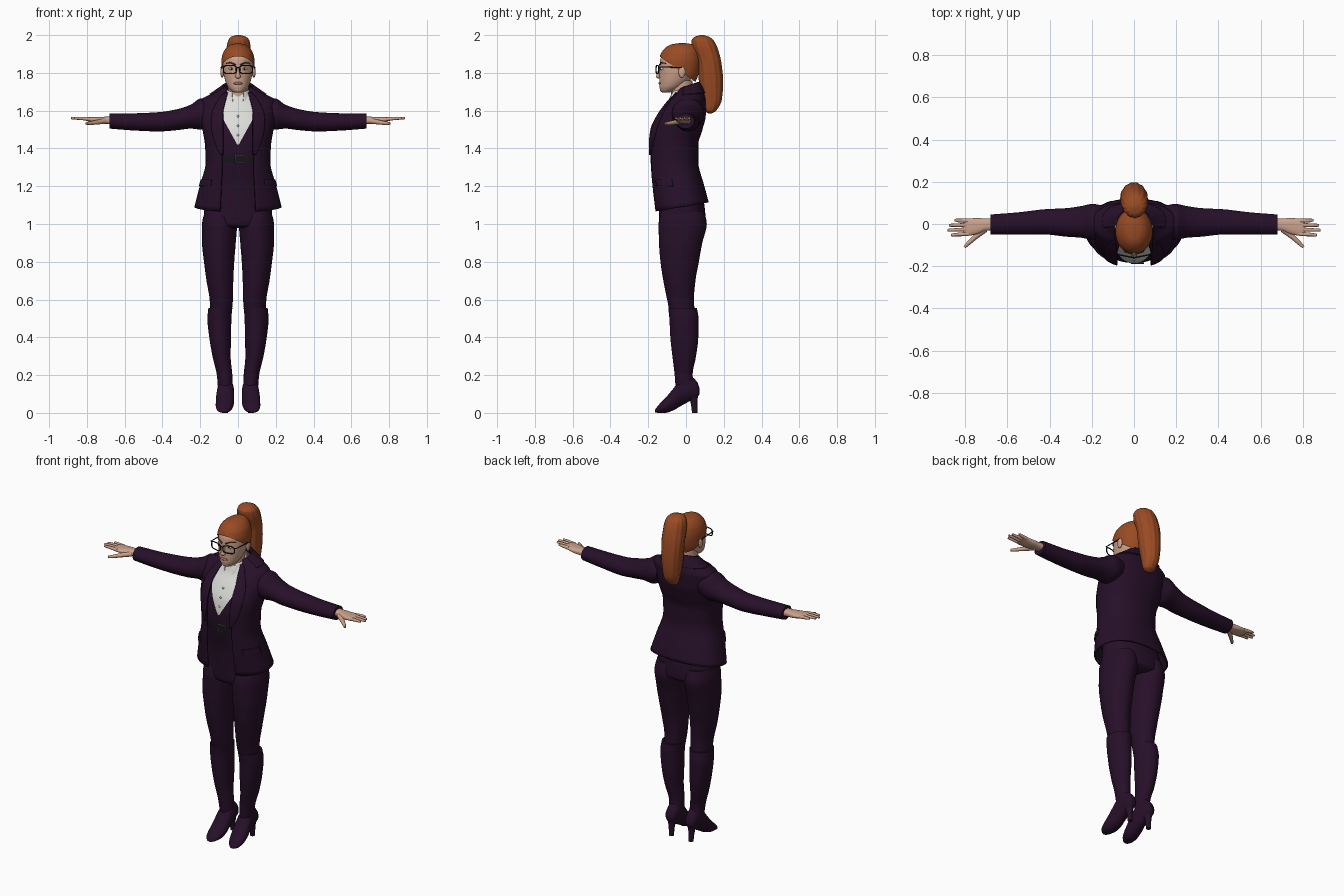
import bpy, bmesh, math
from mathutils import Matrix, Vector

cube = bpy.data.objects.get("Cube")
if cube:
    bpy.data.objects.remove(cube, do_unlink=True)


def material(name, r, g, b):
    m = bpy.data.materials.new(name)
    m.use_nodes = True
    m.diffuse_color = (r, g, b, 1)
    shader = next(k for k in m.node_tree.nodes if k.type == 'BSDF_PRINCIPLED')
    shader.inputs["Base Color"].default_value = (r, g, b, 1)
    shader.inputs["Roughness"].default_value = .7
    return m


suit = material("dark purple cloth", .02, .005, .022)
hair_red = material("copper hair", .32, .07, .017)
skin = material("skin", .6, .36, .26)
cotton = material("white cotton", .72, .72, .69)
black = material("black frame", .01, .008, .01)
lip_red = material("lips", .4, .15, .12)
eye_white = material("eye white", .75, .73, .7)
iris_dark = material("iris", .04, .03, .02)
metal = material("dark metal", .09, .08, .08)
brow_red = material("eyebrow", .13, .035, .012)


def add_object(name, bm, mat, thick=0):
    bmesh.ops.recalc_face_normals(bm, faces=bm.faces[:])
    mesh = bpy.data.meshes.new(name)
    for f in bm.faces:
        f.smooth = True
    bm.to_mesh(mesh)
    bm.free()
    mesh.set_sharp_from_angle(angle=.8)
    mesh.materials.append(mat)
    obj = bpy.data.objects.new(name, mesh)
    bpy.context.collection.objects.link(obj)
    if thick:
        solid = obj.modifiers.new("thickness", 'SOLIDIFY')
        solid.thickness, solid.offset = thick, 0
    return obj


def sample(rings, t):
    """Smooth, overshoot-free section between the given sections."""
    last = len(rings) - 1
    i = max(k for k in range(last) if k == 0 or rings[k][0] <= t)
    a, b = rings[i], rings[i + 1]
    h = b[0] - a[0]
    s = (t - a[0]) / h

    def slope(k, c):
        return (rings[k + 1][c] - rings[k][c]) / (rings[k + 1][0] - rings[k][0])

    def tangent(k, c):
        if k == 0 or k == last:
            return slope(min(k, last - 1), c)
        p, q = slope(k - 1, c), slope(k, c)
        return 2 * p * q / (p + q) if p * q > 0 else 0

    return [a[c] + (b[c] - a[c]) * s * s * (3 - 2 * s)
            + h * s * (1 - s) * ((1 - s) * tangent(i, c) - s * tangent(i + 1, c))
            for c in range(1, len(a))]


def loft(name, mat, rings, axis=2, side=1, span=None, power=1, grow=0, n=40,
         between=None, tilt=None, ripple=0, thick=0, cut=None):
    """Skin of elliptical sections (position, u min, u max, v min, v max)."""
    rings = sorted(rings)
    if between:
        ts = [between[0] + (between[1] - between[0]) * k / 24 for k in range(25)]
    else:
        ts = [a[0] + (b[0] - a[0]) * k / 5 for a, b in zip(rings, rings[1:]) for k in range(5)]
        ts.append(rings[-1][0])
    bm = bmesh.new()
    rows = []
    for t in ts:
        u0, u1, v0, v1 = sample(rings, t)
        ru, rv = (u1 - u0) / 2 + grow, (v1 - v0) / 2 + grow
        a0, a1 = span(t, ru) if span else (0, math.tau)
        row = []
        for j in range(n + bool(span)):
            a = a0 + (a1 - a0) * j / n
            s, c = math.sin(a), math.cos(a)
            k = 1 + ripple * math.cos(13 * a)
            u = (u0 + u1) / 2 + ru * k * math.copysign(abs(s) ** power, s)
            v = (v0 + v1) / 2 - rv * k * math.copysign(abs(c) ** power, c)
            w = t - (tilt(t) * c if tilt else 0)
            x, y, z = ((w, u, v), (u, w, v), (u, v, w))[axis]
            row.append(bm.verts.new((x * side, y, z)))
        rows.append(row)
    for lower, upper in zip(rows, rows[1:]):
        for j in range(n):
            k = (j + 1) % len(lower)
            bm.faces.new((lower[j], lower[k], upper[k], upper[j]))
    if not span:
        bm.faces.new(rows[0])
        bm.faces.new(rows[-1])
    if cut:
        bmesh.ops.bisect_plane(bm, geom=bm.verts[:] + bm.edges[:] + bm.faces[:],
                               plane_co=cut[0], plane_no=cut[1], clear_inner=True)
    return add_object(name, bm, mat, thick)


def centred(rows):
    return [(z, -rx, rx, front, back) for z, rx, front, back in rows]


def blob(name, mat, place, size):
    bm = bmesh.new()
    bmesh.ops.create_uvsphere(bm, u_segments=20, v_segments=12, radius=1,
                              matrix=Matrix.LocRotScale(Vector(place), None, Vector(size)))
    return add_object(name, bm, mat)


def tube(name, mat, points, radius, closed=False, taper=1):
    data = bpy.data.curves.new(name, 'CURVE')
    data.dimensions, data.bevel_depth, data.bevel_resolution = '3D', radius, 3
    data.use_fill_caps = True
    line = data.splines.new('POLY')
    line.points.add(len(points) - 1)
    for i, (point, p) in enumerate(zip(line.points, points)):
        point.co = (*p, 1)
        point.radius = 1 + (taper - 1) * i / (len(points) - 1)
    line.use_cyclic_u = closed
    line.use_smooth = True
    data.materials.append(mat)
    obj = bpy.data.objects.new(name, data)
    bpy.context.collection.objects.link(obj)


# Waistcoat and hips, shirt front, belt
torso = centred([(.98, .1, -.12, .08), (1.0, .175, -.14, .105), (1.08, .18, -.145, .1),
                 (1.2, .16, -.155, .075), (1.33, .145, -.178, .045), (1.42, .15, -.183, .045),
                 (1.5, .165, -.17, .06), (1.58, .17, -.13, .08), (1.65, .12, -.085, .07),
                 (1.69, .06, -.07, .04)])
POWER = .88


def angle(w, r):
    return math.asin(min(1, max(0, w / r)) ** (1 / POWER))


def shirt_span(z, r):
    a = angle(.004 + .55 * max(0, z - 1.42), r)
    return -a, a


loft("waistcoat_and_hips", suit, torso, power=POWER)
loft("shirt_front", cotton, torso, power=POWER, grow=.005, between=(1.42, 1.685), span=shirt_span)
loft("belt", black, torso, power=POWER, grow=.004, between=(1.325, 1.36), span=lambda z, r: (-1.5, 1.5))
tube("belt_buckle", metal, [(x, -.185, z) for x, z in
     ((-.012, 1.323), (.045, 1.323), (.045, 1.363), (-.012, 1.363))], .004, True)
for z, y in ((1.47, -.181), (1.52, -.168), (1.57, -.143)):
    blob("shirt_button", cotton, (0, y, z), (.006, .005, .006))
collar = centred([(1.63, .085, -.1, .05), (1.67, .07, -.095, .048), (1.715, .058, -.08, .045)])
loft("shirt_collar", cotton, collar, thick=.005, tilt=lambda z: .018,
     span=lambda z, r: (.25 + 4 * (z - 1.63), math.tau - .25 - 4 * (z - 1.63)))

# Open jacket with lapels and pocket flaps
jacket = centred([(1.09, .226, -.165, .115), (1.2, .198, -.182, .092), (1.33, .166, -.194, .06),
                  (1.42, .17, -.194, .06), (1.5, .183, -.184, .082), (1.58, .193, -.145, .1),
                  (1.65, .195, -.09, .1), (1.685, .14, -.06, .09), (1.73, .07, -.04, .062)])


def opening(z):
    return .085 + .05 * max(0, 1.25 - z) - .25 * max(0, z - 1.6)


def jacket_span(z, r):
    a = angle(opening(z), r)
    return a, math.tau - a


def lapel_span(z, r):
    width = .055 * math.sin(math.pi * (z - 1.36) / .36) ** .8 if z < 1.71 else .01
    return angle(opening(z) - .006, r), angle(opening(z) + max(0, width), r)


cloth = dict(power=POWER, thick=.01,
             tilt=lambda z: .22 * max(0, 1.2 - z) + .3 * max(0, z - 1.66))
loft("jacket", suit, jacket, span=jacket_span, n=64, **cloth)
loft("jacket_collar", suit, jacket, grow=.008, between=(1.685, 1.73), n=32,
     span=lambda z, r: (1.2, math.tau - 1.2), **cloth)
for side in (1, -1):
    loft("lapel", suit, jacket, side=side, grow=.008, between=(1.365, 1.705), span=lapel_span, n=8, **cloth)
    loft("pocket_flap", suit, jacket, side=side, grow=.006, between=(1.2, 1.235), n=10,
         span=lambda z, r: (.75, 1.45), **cloth)

# Arms, hands, legs and heeled boots, mirrored
sleeve = [(.14, -.06, .085, 1.53, 1.65), (.195, -.075, .095, 1.5, 1.665), (.25, -.065, .085, 1.505, 1.632),
          (.32, -.06, .075, 1.497, 1.608), (.42, -.05, .07, 1.49, 1.592),
          (.55, -.05, .055, 1.495, 1.586), (.68, -.05, .045, 1.505, 1.585)]
palm = [(.65, -.03, .03, 1.525, 1.57), (.7, -.032, .026, 1.53, 1.568), (.74, -.047, .028, 1.532, 1.567),
        (.79, -.056, .025, 1.543, 1.566), (.81, -.05, .02, 1.548, 1.563)]
fingers = {"index": (-.047, -.052, .868), "middle": (-.026, -.029, .884),
           "ring": (-.005, -.006, .877), "little": (.015, .018, .85)}
trouser = [(1.07, .015, .175, -.13, .095), (1.0, .005, .19, -.145, .11), (.9, .012, .19, -.143, .086),
           (.8, .02, .18, -.135, .068), (.7, .025, .167, -.12, .05), (.6, .027, .15, -.1, .042),
           (.5, .038, .145, -.08, .05)]
shaft = [(.555, .03, .157, -.094, .058), (.5, .035, .162, -.088, .066), (.4, .037, .152, -.083, .065),
         (.3, .039, .135, -.072, .053), (.2, .03, .112, -.06, .035), (.13, .027, .106, -.055, .055)]
foot = [(.072, .05, .08, .1, .13), (.058, .036, .098, .08, .165), (.02, .026, .106, .062, .195),
        (-.03, .02, .112, .035, .175), (-.07, .02, .117, .012, .125), (-.11, .026, .118, 0, .078),
        (-.145, .04, .112, 0, .042), (-.165, .06, .095, .002, .016)]
heel = [(0, .053, .08, .032, .06), (.05, .05, .084, .025, .06), (.11, .038, .096, .005, .066)]
for side in (1, -1):
    loft("sleeve", suit, sleeve, axis=0, side=side)
    loft("palm", skin, palm, axis=0, side=side, power=.8)
    for label, (y0, y1, tip) in fingers.items():
        path = [(.785, y0, 1.555), (.83, (y0 + y1) / 2, 1.559), (tip - .008, y1, 1.56), (tip, y1, 1.56)]
        tube(label + "_finger", skin, [(x * side, y, z) for x, y, z in path], .0105, taper=.5)
    thumb = [(.705, -.025, 1.545), (.75, -.06, 1.538), (.785, -.092, 1.533), (.803, -.11, 1.532)]
    tube("thumb", skin, [(x * side, y, z) for x, y, z in thumb], .015, taper=.45)
    loft("trouser_leg", suit, trouser, side=side)
    loft("boot_shaft", suit, shaft, side=side)
    loft("boot_foot", suit, foot, axis=1, side=side)
    loft("boot_heel", suit, heel, side=side, n=20)

# Neck, head and hair
loft("neck", skin, centred([(1.6, .06, -.1, .04), (1.68, .05, -.08, .035), (1.76, .052, -.08, .035)]))
loft("head", skin, centred([(1.695, .018, -.125, -.09), (1.704, .034, -.135, -.06), (1.73, .056, -.141, -.01),
                            (1.77, .071, -.141, .03), (1.82, .08, -.14, .06), (1.87, .08, -.136, .065),
                            (1.91, .068, -.11, .055), (1.94, .03, -.07, .03)]))
loft("swept_back_hair", hair_red, centred([(1.74, .066, -.13, .045), (1.8, .084, -.145, .068),
     (1.86, .088, -.145, .076), (1.9, .081, -.134, .072), (1.93, .064, -.112, .06),
     (1.95, .038, -.08, .04), (1.957, .006, -.04, 0)]), n=64, cut=((0, -.14, 1.888), (0, .58, .81)))
loft("ponytail", hair_red, [(1.585, -.012, .012, .118, .136), (1.6, -.034, .034, .1, .16),
     (1.66, -.05, .046, .085, .19), (1.75, -.06, .058, .07, .197), (1.85, -.065, .065, .062, .188),
     (1.93, -.06, .066, .035, .168), (1.97, -.052, .06, .03, .148), (1.99, -.038, .044, .045, .125),
     (2.0, -.01, .014, .075, .095)], n=78, ripple=.02)

# Face and glasses
tube("nose", skin, [(0, -.138, 1.825), (0, -.143, 1.8), (0, -.147, 1.783)], .008, taper=1.4)
blob("nose_tip", skin, (0, -.146, 1.781), (.015, .012, .011))
blob("lips", lip_red, (0, -.137, 1.745), (.024, .009, .008))
blob("chin", skin, (0, -.126, 1.712), (.022, .012, .014))
for side in (1, -1):
    blob("eye", eye_white, (.035 * side, -.127, 1.822), (.014, .009, .008))
    blob("iris", iris_dark, (.034 * side, -.134, 1.822), (.006, .004, .006))
    blob("ear", skin, (.084 * side, -.022, 1.805), (.009, .018, .031))
    tube("eyebrow", brow_red, [(x * side, y, z) for x, y, z in
         ((.012, -.14, 1.842), (.04, -.132, 1.855), (.062, -.107, 1.85))], .0045, taper=.5)
    rim = []
    for k in range(24):
        s, c = math.sin(math.tau * k / 24), math.cos(math.tau * k / 24)
        x = .043 + .034 * math.copysign(abs(c) ** .6, c)
        rim.append((x * side, -.16 + x * .2, 1.818 + .022 * math.copysign(abs(s) ** .6, s)))
    tube("glasses_rim", black, rim, .0032, True)
    tube("glasses_temple", black, [(x * side, y, z) for x, y, z in
         ((.074, -.144, 1.832), (.086, -.138, 1.832), (.09, -.02, 1.828))], .003)
tube("glasses_bridge", black, [(-.01, -.158, 1.825), (0, -.16, 1.829), (.01, -.158, 1.825)], .003)
